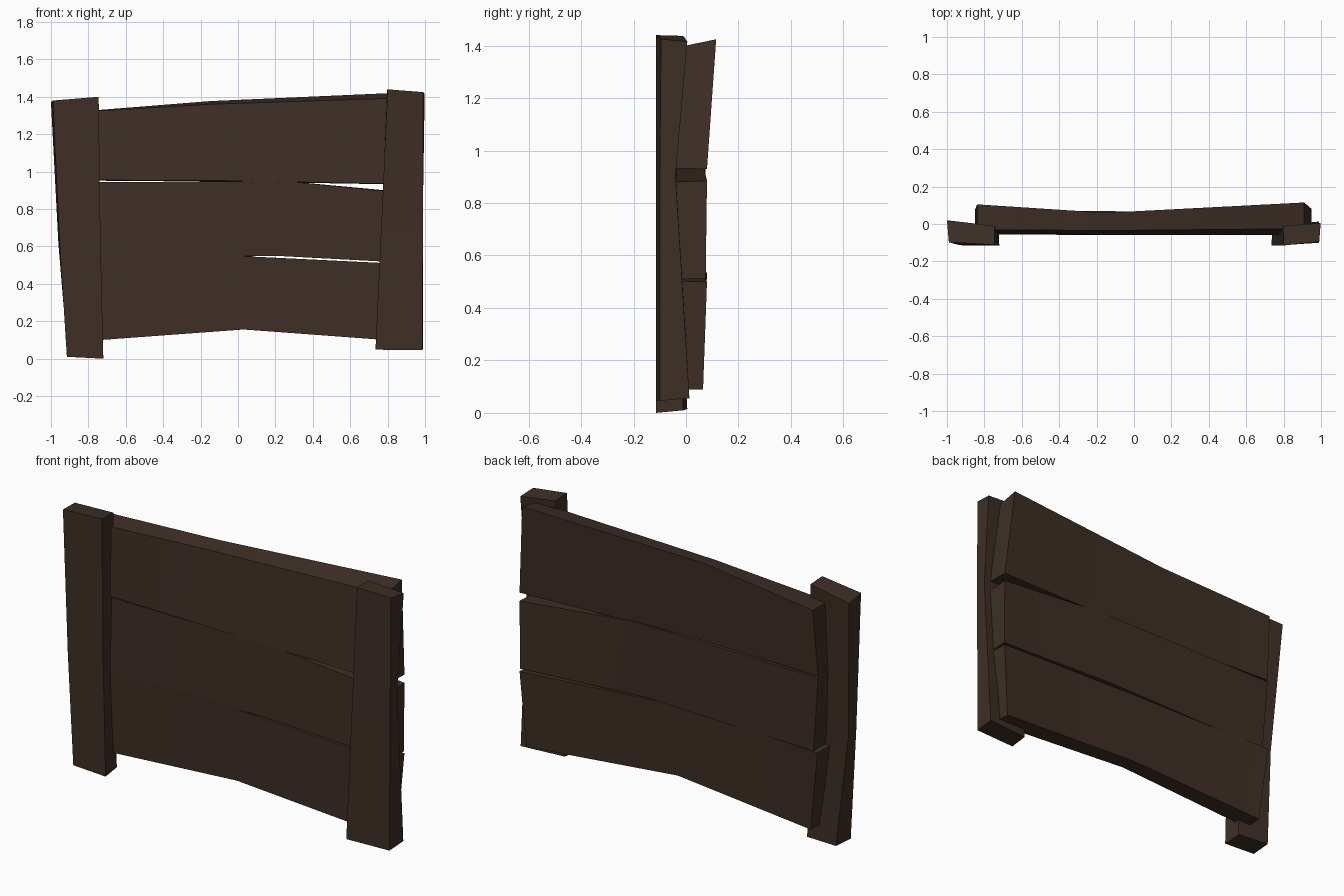
import bpy, bmesh, math

wood = bpy.data.materials.new("dark brown wood")
wood.diffuse_color = (0.048, 0.028, 0.019, 1)


def loft(name, rings):
    """Skin a row of four-cornered cross-sections and cap both ends."""
    bm = bmesh.new()
    loops = [[bm.verts.new(p) for p in ring] for ring in rings]
    for a, b in zip(loops, loops[1:]):
        for i in range(4):
            j = (i + 1) % 4
            bm.faces.new((a[i], a[j], b[j], b[i]))
    bm.faces.new(loops[0])
    bm.faces.new(loops[-1])
    bmesh.ops.recalc_face_normals(bm, faces=bm.faces)
    me = bpy.data.meshes.new(name)
    bm.to_mesh(me)
    bm.free()
    ob = bpy.data.objects.new(name, me)
    bpy.context.collection.objects.link(ob)
    me.materials.append(wood)
    bpy.ops.object.select_all(action='DESELECT')
    bpy.context.view_layer.objects.active = ob
    ob.select_set(True)
    bpy.ops.object.shade_smooth_by_angle(angle=math.radians(30))
    return ob


def plank(name, stations):
    # station: x at top, x at bottom, then (y, z) of front-bottom, back-bottom, back-top, front-top
    rings = []
    for xt, xb, fb, bb, bt, ft in stations:
        rings.append([(xb, *fb), (xb, *bb), (xt, *bt), (xt, *ft)])
    loft(name, rings)


# Crooked posts, hollowed at the back around mid-height
loft("left_post", [
    [(-0.915, -0.115, 0.01), (-0.72, -0.115, 0.0), (-0.725, -0.01, 0.01), (-0.91, 0.005, 0.015)],
    [(-0.953, -0.108, 0.61), (-0.735, -0.114, 0.62), (-0.735, -0.035, 0.62), (-0.96, -0.03, 0.61)],
    [(-0.99, -0.097, 1.38), (-0.745, -0.112, 1.40), (-0.745, -0.01, 1.395), (-1.0, 0.02, 1.37)]])
loft("right_post", [
    [(0.735, -0.115, 0.048), (0.985, -0.10, 0.046), (0.99, 0.013, 0.056), (0.74, -0.01, 0.056)],
    [(0.775, -0.115, 0.9), (0.99, -0.10, 0.9), (0.99, -0.04, 0.9), (0.775, -0.035, 0.9)],
    [(0.80, -0.115, 1.44), (0.99, -0.095, 1.425), (0.998, 0.005, 1.415), (0.797, -0.01, 1.437)]])

# Bent planks
plank("top_plank", [
    (-0.84, -0.85, (-0.045, 0.955), (0.075, 0.952), (0.105, 1.322), (-0.03, 1.32)),
    (-0.15, -0.1, (-0.06, 0.952), (0.05, 0.948), (0.06, 1.377), (-0.035, 1.36)),
    (0.91, 0.95, (-0.06, 0.932), (0.08, 0.93), (0.115, 1.424), (-0.025, 1.395))])
plank("middle_plank", [
    (-0.85, -0.82, (-0.055, 0.535), (0.07, 0.53), (0.075, 0.943), (-0.035, 0.943)),
    (0.25, 0.2, (-0.06, 0.55), (0.06, 0.55), (0.065, 0.95), (-0.06, 0.95)),
    (0.95, 0.95, (-0.045, 0.51), (0.075, 0.513), (0.08, 0.885), (-0.05, 0.88))])
plank("bottom_plank", [
    (-0.85, -0.80, (-0.04, 0.095), (0.065, 0.098), (0.08, 0.535), (-0.055, 0.535)),
    (0.03, 0.03, (-0.055, 0.156), (0.03, 0.158), (0.045, 0.548), (-0.06, 0.548)),
    (0.95, 0.92, (-0.045, 0.09), (0.065, 0.09), (0.08, 0.50), (-0.05, 0.503))])
